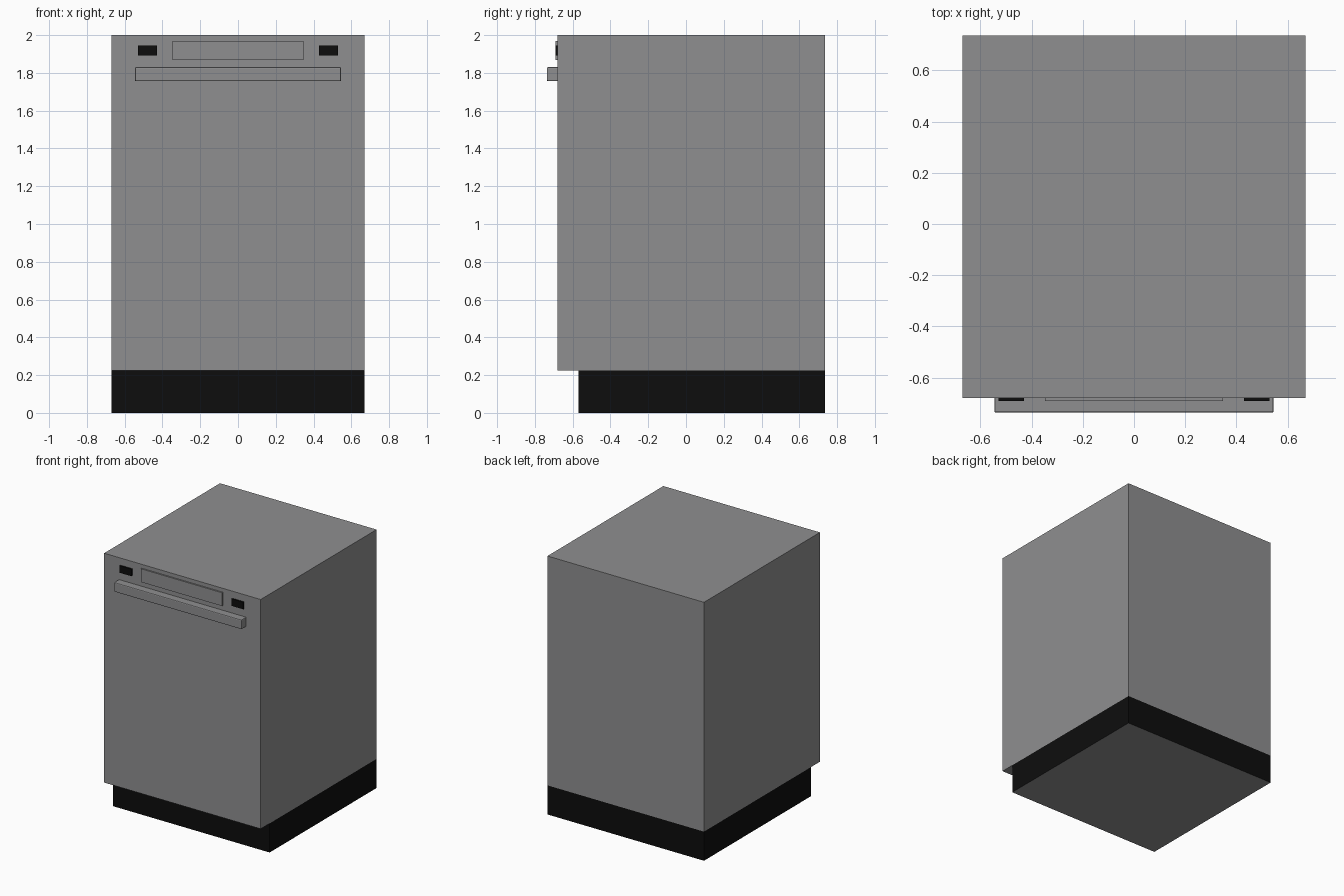
import bpy, bmesh

if "Cube" in bpy.data.objects:
    bpy.data.objects.remove(bpy.data.objects["Cube"])


def material(name, rgb):
    m = bpy.data.materials.new(name)
    m.diffuse_color = (*rgb, 1.0)
    m.use_nodes = True
    m.node_tree.nodes["Principled BSDF"].inputs["Base Color"].default_value = m.diffuse_color
    return m


steel = material("steel_grey", (0.275, 0.275, 0.28))
black = material("black", (0.004, 0.004, 0.004))


def box(name, x, y, z, mat):
    """Box given by its (min, max) on each axis."""
    bm = bmesh.new()
    bmesh.ops.create_cube(bm, size=1)
    for v in bm.verts:
        for i, (lo, hi) in enumerate((x, y, z)):
            v.co[i] = hi if v.co[i] > 0 else lo
    me = bpy.data.meshes.new(name)
    bm.to_mesh(me)
    bm.free()
    me.materials.append(mat)
    ob = bpy.data.objects.new(name, me)
    bpy.context.collection.objects.link(ob)
    return ob


W, FRONT, BACK = 0.67, -0.68, 0.737

# Cabinet
box("cabinet", (-W, W), (FRONT, BACK), (0.225, 2.0), steel)

# Recessed black base with a grey underside
base = box("kick_base", (-W, W), (-0.57, BACK), (0.0, 0.225), black)
base.data.materials.append(steel)
for p in base.data.polygons:
    if p.normal.z < -0.5:
        p.material_index = 1

# Control panel plate and the black button on each side
box("control_panel", (-0.348, 0.348), (FRONT - 0.011, FRONT), (1.867, 1.97), steel)
for side, s in (("left", -1), ("right", 1)):
    box(side + "_button", tuple(sorted((s * 0.429, s * 0.529))),
        (FRONT - 0.012, FRONT), (1.891, 1.945), black)

# Door handle bar with softened front edges
handle = box("door_handle", (-0.546, 0.546), (-0.737, FRONT), (1.756, 1.83), steel)
bm = bmesh.new()
bm.from_mesh(handle.data)
edges = [e for e in bm.edges if any(v.co.y < -0.7 for v in e.verts)]
bmesh.ops.bevel(bm, geom=edges, offset=0.007, segments=2, profile=0.5, affect='EDGES')
bm.to_mesh(handle.data)
bm.free()
